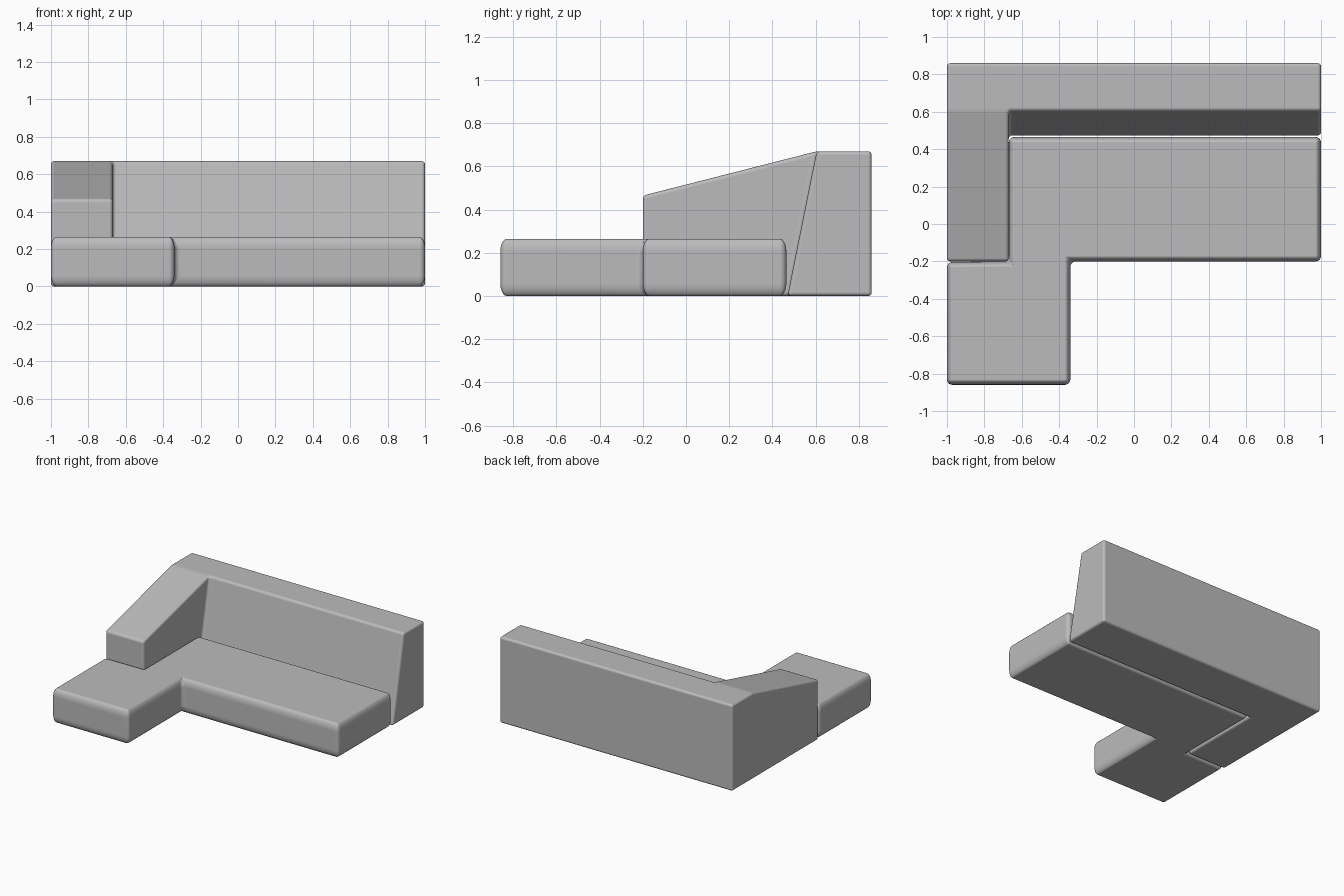
import bpy
import bmesh

cube = bpy.data.objects.get("Cube")
if cube:
    bpy.data.objects.remove(cube, do_unlink=True)

# Upholstery colour
fabric = bpy.data.materials.new("grey fabric")
fabric.use_nodes = True
grey = (0.5, 0.5, 0.5, 1)
fabric.diffuse_color = grey
bsdf = next(n for n in fabric.node_tree.nodes if n.type == 'BSDF_PRINCIPLED')
bsdf.inputs["Base Color"].default_value = grey
bsdf.inputs["Roughness"].default_value = 0.8


def soft_block(name, build, radius, segments, z_stretch=1.0):
    """Rounded upholstered block; z_stretch makes the rounding taller than wide."""
    bm = bmesh.new()
    build(bm)
    bmesh.ops.recalc_face_normals(bm, faces=bm.faces)
    for v in bm.verts:
        v.co.z /= z_stretch
    mesh = bpy.data.meshes.new(name)
    bm.to_mesh(mesh)
    bm.free()
    mesh.materials.append(fabric)
    obj = bpy.data.objects.new(name, mesh)
    bpy.context.collection.objects.link(obj)
    obj.scale.z = z_stretch
    bevel = obj.modifiers.new("soft edges", 'BEVEL')
    bevel.width = radius
    bevel.segments = segments
    bevel.limit_method = 'ANGLE'
    bevel.angle_limit = 0.15
    mesh.shade_smooth()
    normals = obj.modifiers.new("flat panels", 'WEIGHTED_NORMAL')
    normals.weight = 100
    return obj


LEFT, RIGHT, ARM = -1.0, 1.0, -0.67
FRONT, BACK, MID = -0.86, 0.86, -0.2
SEAT_TOP, ARM_TOP, BACK_TOP = 0.265, 0.465, 0.67


# L-shaped seat: a long bench with a chaise on one side
def build_seat(bm):
    outline = [(LEFT, FRONT), (-0.34, FRONT), (-0.34, MID), (RIGHT, MID),
               (RIGHT, 0.465), (ARM, 0.465), (ARM, MID), (LEFT, MID - 0.003)]
    base = bm.faces.new([bm.verts.new((x, y, 0)) for x, y in outline])
    out = bmesh.ops.extrude_face_region(bm, geom=[base], use_keep_orig=True)
    for v in out["geom"]:
        if isinstance(v, bmesh.types.BMVert):
            v.co.z = SEAT_TOP


# Sloping armrest joined to a leaning backrest
def build_back(bm):
    foot, crest = 0.47, 0.605
    lower = [bm.verts.new((x, y, 0)) for x, y in
             [(LEFT, MID), (ARM, MID), (ARM, foot), (RIGHT, foot),
              (RIGHT, BACK), (LEFT, BACK)]]
    upper = [bm.verts.new(p) for p in
             [(LEFT, MID, ARM_TOP), (ARM, MID, ARM_TOP), (ARM, crest, BACK_TOP),
              (RIGHT, crest, BACK_TOP), (RIGHT, BACK, BACK_TOP), (LEFT, BACK, BACK_TOP)]]
    fold = bm.verts.new((LEFT, crest, BACK_TOP))
    bm.faces.new(lower)
    for i in range(5):
        bm.faces.new([lower[i], lower[i + 1], upper[i + 1], upper[i]])
    bm.faces.new([lower[5], lower[0], upper[0], fold, upper[5]])
    bm.faces.new([upper[0], upper[1], upper[2], fold])
    bm.faces.new([fold, *upper[2:]])


soft_block("seat", build_seat, 0.03, 5, z_stretch=2.0)
soft_block("backrest_and_armrest", build_back, 0.018, 4)
